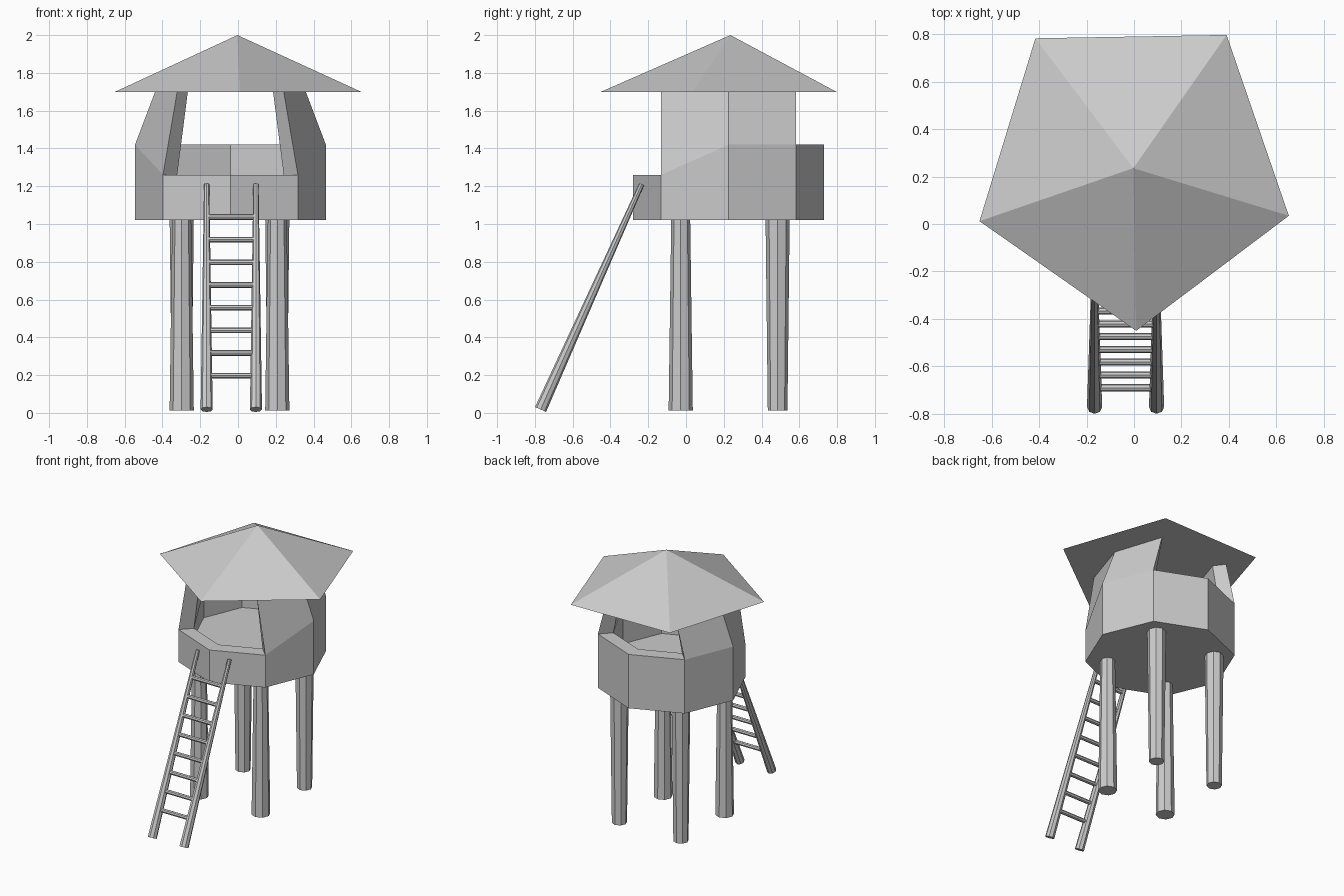
import bpy, bmesh, math
from mathutils import Vector

if "Cube" in bpy.data.objects:
    bpy.data.objects.remove(bpy.data.objects["Cube"])

CX, CY = -0.04, 0.225          # cabin centre
R, INNER = 0.505, 0.79         # cabin radius, inner wall ratio
BASE, FLOOR, EAVES = 1.02, 1.2, 1.7


def add_object(name, bm):
    bmesh.ops.recalc_face_normals(bm, faces=bm.faces)
    mesh = bpy.data.meshes.new(name)
    bm.to_mesh(mesh)
    bm.free()
    obj = bpy.data.objects.new(name, mesh)
    bpy.context.collection.objects.link(obj)
    return obj


def pole(name, start, end, r1, r2, sides=8):
    """Tapered rod between two points."""
    a, b = Vector(start), Vector(end)
    bm = bmesh.new()
    bmesh.ops.create_cone(bm, cap_ends=True, segments=sides, radius1=r1,
                          radius2=r2, depth=(b - a).length)
    obj = add_object(name, bm)
    obj.rotation_euler = (b - a).to_track_quat('Z', 'Y').to_euler()
    obj.location = (a + b) / 2
    return obj


# Cabin: octagonal walls, low in front and back, leaning in at the sides
bm = bmesh.new()


def ring(scale, heights, squash=1.0):
    verts = []
    for k in range(8):
        a = math.radians(45 * k)
        verts.append(bm.verts.new((CX + R * scale * squash * math.cos(a),
                                   CY + R * scale * math.sin(a), heights[k])))
    return verts


rail = [1.26 if k in (5, 6, 7) else 1.42 for k in range(8)]
out_base = ring(1, [BASE] * 8)
out_rail = ring(1, rail)
in_rail = ring(INNER, rail)
in_floor = ring(INNER, [FLOOR] * 8)
out_top = ring(1, [EAVES] * 8, 0.79)
in_top = ring(INNER, [EAVES] * 8, 0.8)


def strip(lower, upper, k):
    n = (k + 1) % 8
    bm.faces.new((lower[k], lower[n], upper[n], upper[k]))


for k in range(8):
    strip(out_base, out_rail, k)
    strip(in_rail, in_floor, k)
    if k in (7, 0, 3, 4):       # tall side panels
        strip(out_rail, out_top, k)
        strip(out_top, in_top, k)
        strip(in_top, in_rail, k)
    else:                       # low railings
        strip(out_rail, in_rail, k)
for k in (1, 3, 5, 7):          # edges of the openings
    bm.faces.new((out_rail[k], out_top[k], in_top[k], in_rail[k]))
bm.faces.new(out_base)
bm.faces.new(in_floor)
bmesh.ops.delete(bm, geom=[v for v in bm.verts if not v.link_faces], context='VERTS')
add_object("cabin", bm)

# Roof: five-sided pyramid
roof = pole("roof", (-0.003, 0.235, EAVES), (-0.003, 0.235, 2.0), 0.685, 0.0, 5)
bm = bmesh.new()
apex = bm.verts.new((-0.003, 0.235, 2.0))
rim = []
for i in range(5):
    a = math.radians(-89 + 72 * i)
    rim.append(bm.verts.new((-0.003 + 0.685 * math.cos(a),
                             0.235 + 0.685 * math.sin(a), EAVES)))
for i in range(5):
    bm.faces.new((rim[i], rim[(i + 1) % 5], apex))
bm.faces.new(rim)
bpy.data.objects.remove(roof)
add_object("roof", bm)

# Legs: front pair thick at the foot, back pair thick at the top
for side, x in (("left", -0.298), ("right", 0.208)):
    pole(f"front_leg_{side}", (x, -0.028, 0.012), (x, -0.028, BASE + 0.02), 0.064, 0.05)
    pole(f"back_leg_{side}", (x, 0.485, 0.012), (x, 0.485, BASE + 0.02), 0.052, 0.064)

# Ladder
foot, head = Vector((0, -0.77, 0.018)), Vector((0, -0.235, 1.21))
XL, XR = -0.166, 0.095
for side, x in (("left", XL), ("right", XR)):
    off = Vector((x, 0, 0))
    pole(f"ladder_rail_{side}", foot + off, head + off, 0.032, 0.014)
for i in range(8):
    z = 0.197 + 0.12 * i
    p = foot.lerp(head, (z - foot.z) / (head.z - foot.z))
    pole(f"ladder_rung_{i + 1}", (XL, p.y, z), (XR, p.y, z), 0.015, 0.015)
